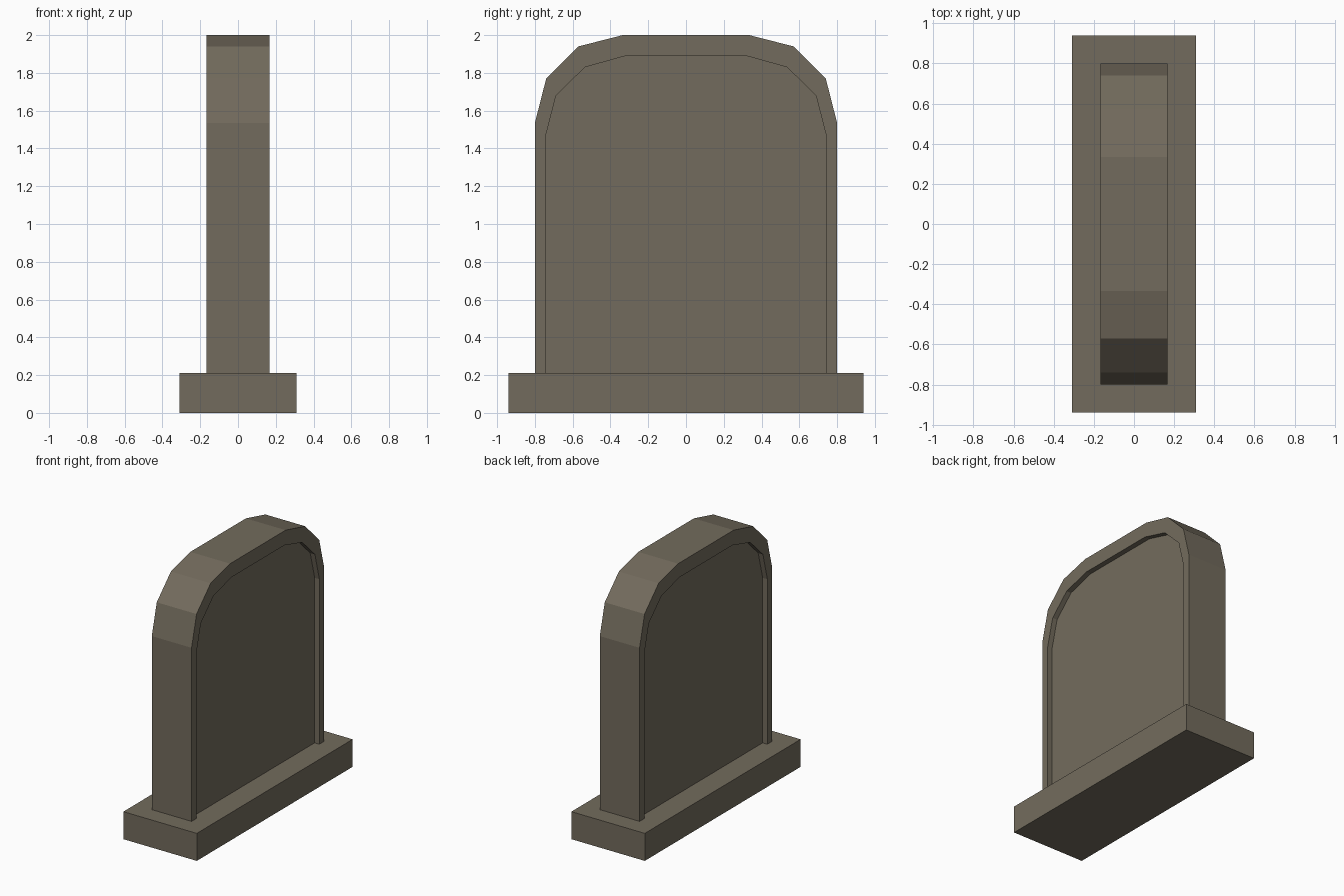
import bpy, bmesh

if "Cube" in bpy.data.objects:
    bpy.data.objects.remove(bpy.data.objects["Cube"])

# Single stone colour
stone = bpy.data.materials.new("grey brown stone")
stone.diffuse_color = (0.171, 0.148, 0.109, 1)
stone.use_nodes = True
stone.node_tree.nodes["Principled BSDF"].inputs["Base Color"].default_value = stone.diffuse_color


def finish(name, bm):
    bmesh.ops.recalc_face_normals(bm, faces=bm.faces)
    mesh = bpy.data.meshes.new(name)
    bm.to_mesh(mesh)
    bm.free()
    mesh.materials.append(stone)
    obj = bpy.data.objects.new(name, mesh)
    bpy.context.collection.objects.link(obj)


def mirrored(half):
    """Full arch from its +y half, running from the +y foot to the -y foot."""
    return half + [(-y, z) for y, z in reversed(half)]


# Plinth
BASE_TOP = 0.21
bm = bmesh.new()
bmesh.ops.create_cube(bm, size=1)
for v in bm.verts:
    v.co.x *= 0.62
    v.co.y *= 1.88
    v.co.z = (v.co.z + 0.5) * BASE_TOP
finish("plinth", bm)

# Headstone slab: arched outline, with a sunken panel on both broad sides
outer = mirrored([(0.80, BASE_TOP), (0.80, 1.535), (0.74, 1.77), (0.57, 1.94), (0.335, 2.0)])
inner = mirrored([(0.742, BASE_TOP), (0.742, 1.47), (0.688, 1.68), (0.535, 1.83), (0.32, 1.89)])
FACE, PANEL = 0.168, 0.128
layers = [(inner, PANEL), (inner, FACE), (outer, FACE),
          (outer, -FACE), (inner, -FACE), (inner, -PANEL)]

bm = bmesh.new()
rings = [[bm.verts.new((x, y, z)) for y, z in prof] for prof, x in layers]
for a, b in zip(rings, rings[1:]):
    for i in range(len(a) - 1):
        bm.faces.new((a[i], a[i + 1], b[i + 1], b[i]))
bm.faces.new(rings[0])       # panel on +x side
bm.faces.new(rings[-1])      # panel on -x side
bm.faces.new([r[0] for r in rings] + [r[-1] for r in reversed(rings)])  # underside
finish("headstone", bm)
